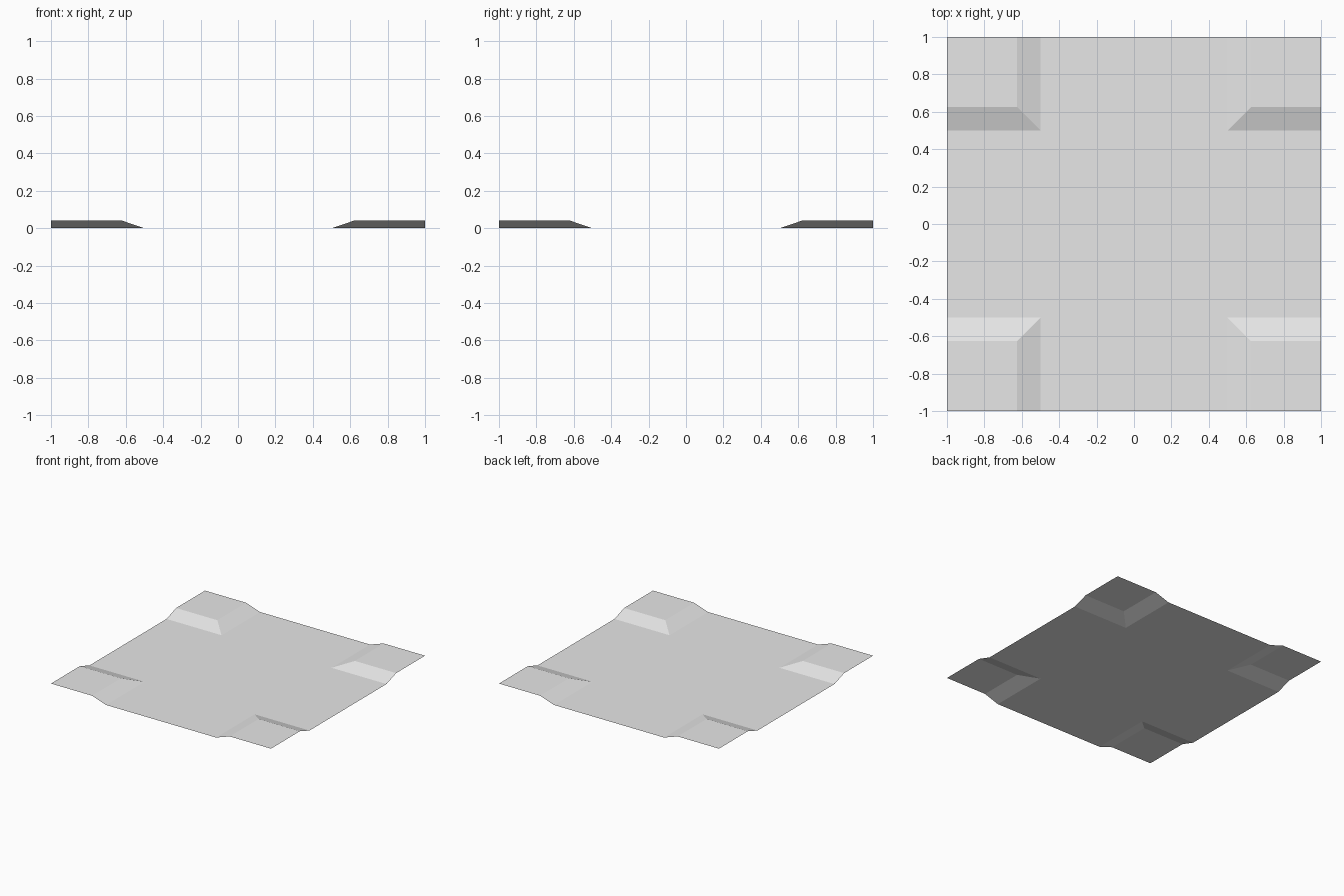
import bpy
import bmesh

cube = bpy.data.objects.get("Cube")
if cube:
    bpy.data.objects.remove(cube, do_unlink=True)

EDGE = 1.0       # half width of the sheet
FOOT = 0.5       # where the corner ramps begin
CREST = 0.625    # where the corner ramps end
HEIGHT = 0.042   # rise of the corner pads

grey = bpy.data.materials.new("light grey")
grey.use_nodes = True
colour = (0.8, 0.8, 0.8, 1)
grey.diffuse_color = colour
grey.node_tree.nodes["Principled BSDF"].inputs["Base Color"].default_value = colour

bm = bmesh.new()


def quad(*corners):
    bm.faces.new([bm.verts.new(c) for c in corners])


def floor(x0, y0, x1, y1, z=0):
    quad((x0, y0, z), (x1, y0, z), (x1, y1, z), (x0, y1, z))


# Low cross-shaped floor, one quarter
floor(0, 0, FOOT, FOOT)
floor(FOOT, 0, EDGE, FOOT)
floor(0, FOOT, FOOT, EDGE)

# Raised corner pad
floor(CREST, CREST, EDGE, EDGE, HEIGHT)

# Two mitred ramps up to the pad
quad((FOOT, FOOT, 0), (EDGE, FOOT, 0), (EDGE, CREST, HEIGHT), (CREST, CREST, HEIGHT))
quad((FOOT, FOOT, 0), (CREST, CREST, HEIGHT), (CREST, EDGE, HEIGHT), (FOOT, EDGE, 0))

bmesh.ops.remove_doubles(bm, verts=bm.verts, dist=0.0001)
mesh = bpy.data.meshes.new("ground_sheet")
bm.to_mesh(mesh)
bm.free()
mesh.materials.append(grey)

sheet = bpy.data.objects.new("ground_sheet", mesh)
bpy.context.collection.objects.link(sheet)

# Mirror the quarter into all four corners
mirror = sheet.modifiers.new("four_corners", "MIRROR")
mirror.use_axis = (True, True, False)
